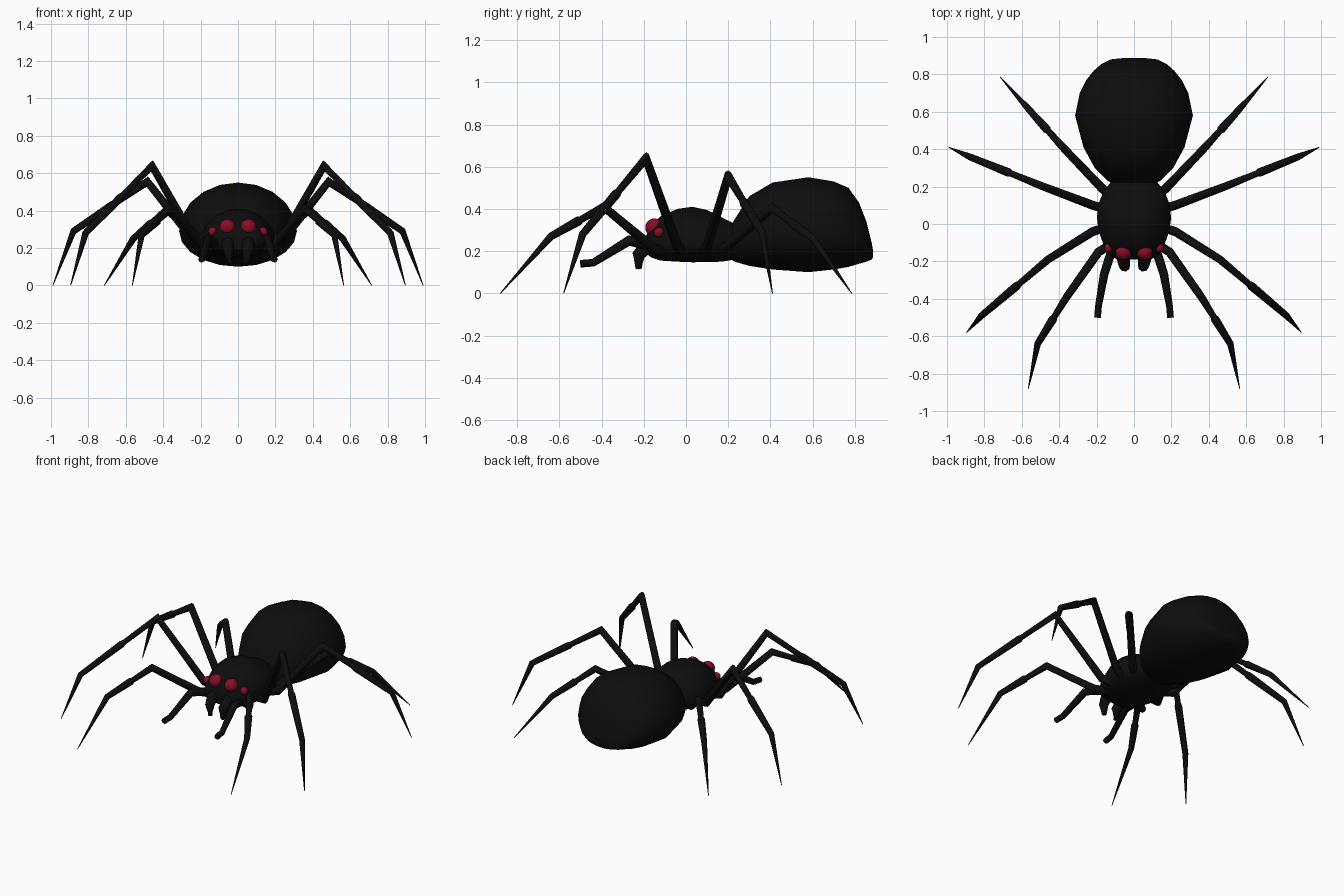
import bpy, bmesh, math
from mathutils import Vector

cube = bpy.data.objects.get("Cube")
if cube:
    bpy.data.objects.remove(cube, do_unlink=True)


def material(name, colour):
    m = bpy.data.materials.new(name)
    m.use_nodes = True
    m.diffuse_color = colour
    b = m.node_tree.nodes["Principled BSDF"]
    b.inputs["Base Color"].default_value = colour
    b.inputs["Roughness"].default_value = 0.6
    return m


BLACK = material("black", (0.004, 0.004, 0.004, 1))
RED = material("eye_red", (0.25, 0.004, 0.02, 1))


def finish(bm, name, mat):
    bmesh.ops.recalc_face_normals(bm, faces=bm.faces)
    me = bpy.data.meshes.new(name)
    bm.to_mesh(me)
    bm.free()
    me.materials.append(mat)
    for p in me.polygons:
        p.use_smooth = True
    ob = bpy.data.objects.new(name, me)
    bpy.context.collection.objects.link(ob)
    bpy.ops.object.select_all(action='DESELECT')
    ob.select_set(True)
    bpy.context.view_layer.objects.active = ob
    bpy.ops.object.shade_smooth_by_angle(angle=math.radians(50))
    return ob


def loft(name, rings, mat):
    """Skin a list of equal-sized rings and cap both ends."""
    bm = bmesh.new()
    loops = [[bm.verts.new(p) for p in ring] for ring in rings]
    n = len(loops[0])
    for a, b in zip(loops, loops[1:]):
        for i in range(n):
            j = (i + 1) % n
            bm.faces.new((a[i], a[j], b[j], b[i]))
    bm.faces.new(loops[0])
    bm.faces.new(loops[-1])
    return finish(bm, name, mat)


def body(name, sections, n=20):
    """Sections are (y, half width, bottom, widest height, top)."""
    rings = []
    for y, w, low, mid, top in sections:
        ring = []
        for i in range(n):
            a = math.tau * i / n
            s = math.sin(a)
            ring.append((w * math.cos(a), y, mid + s * (top - mid if s > 0 else mid - low)))
        rings.append(ring)
    return loft(name, rings, BLACK)


def tube(name, points, radii, side, n=8):
    """Tapered tube with mitred joints, mirrored by side."""
    pts = [Vector((x * side, y, z)) for x, y, z in points]
    rings = []
    for i, (p, r) in enumerate(zip(pts, radii)):
        before = (p - pts[max(i - 1, 0)]).normalized()
        after = (pts[min(i + 1, len(pts) - 1)] - p).normalized()
        t = (before + after).normalized()
        u = t.cross(Vector((0, 0, 1))).normalized()
        v = u.cross(t)
        stretch = 1 / max(0.75, t.dot(after if after.length else before))
        rings.append([p + r * (u * math.cos(a) + v * stretch * math.sin(a))
                      for a in (math.tau * k / n for k in range(n))])
    return loft(name, rings, BLACK)


def eye(name, centre, r):
    bm = bmesh.new()
    bmesh.ops.create_uvsphere(bm, u_segments=16, v_segments=10, radius=r)
    bmesh.ops.translate(bm, verts=bm.verts, vec=centre)
    return finish(bm, name, RED)


# Abdomen and head section
body("abdomen", [
    (0.20, 0.08, 0.17, 0.24, 0.29), (0.23, 0.14, 0.15, 0.24, 0.35),
    (0.30, 0.21, 0.13, 0.26, 0.46), (0.41, 0.27, 0.113, 0.28, 0.525),
    (0.58, 0.315, 0.10, 0.29, 0.55), (0.70, 0.29, 0.113, 0.28, 0.53),
    (0.77, 0.255, 0.125, 0.27, 0.50), (0.82, 0.215, 0.14, 0.255, 0.43),
    (0.855, 0.175, 0.15, 0.23, 0.34), (0.88, 0.125, 0.16, 0.205, 0.24),
    (0.887, 0.06, 0.17, 0.185, 0.20)])
body("head_section", [
    (-0.19, 0.09, 0.19, 0.235, 0.27), (-0.165, 0.135, 0.17, 0.235, 0.32),
    (-0.12, 0.16, 0.155, 0.23, 0.365), (-0.04, 0.188, 0.15, 0.23, 0.40),
    (0.03, 0.198, 0.147, 0.23, 0.41), (0.10, 0.193, 0.148, 0.23, 0.395),
    (0.17, 0.165, 0.15, 0.23, 0.36), (0.23, 0.12, 0.16, 0.23, 0.33)])

# Each leg: root, hip, knee, shin end, tip
LEGS = {
    "first": [(0.11, -0.10, 0.20), (0.19, -0.15, 0.21), (0.36, -0.39, 0.41),
              (0.515, -0.64, 0.27), (0.565, -0.88, 0)],
    "second": [(0.12, -0.01, 0.20), (0.22, -0.04, 0.22), (0.46, -0.19, 0.64),
               (0.815, -0.49, 0.28), (0.895, -0.58, 0)],
    "third": [(0.12, 0.07, 0.20), (0.22, 0.10, 0.22), (0.485, 0.20, 0.555),
              (0.88, 0.36, 0.29), (0.99, 0.41, 0)],
    "fourth": [(0.10, 0.13, 0.20), (0.17, 0.19, 0.22), (0.38, 0.41, 0.405),
               (0.56, 0.61, 0.25), (0.715, 0.785, 0)],
}
for side, word in ((1, "left"), (-1, "right")):
    for order, (root, hip, knee, ankle, tip) in LEGS.items():
        k, a = Vector(knee), Vector(ankle)
        path = [root, hip, knee, k.lerp(a, 0.43), k.lerp(a, 0.47), ankle, tip]
        tube(f"{word}_{order}_leg", path,
             [0.024, 0.024, 0.021, 0.017, 0.023, 0.018, 0.002], side)
    # Feelers and fangs
    tube(f"{word}_feeler", [(0.11, -0.12, 0.20), (0.135, -0.19, 0.23), (0.16, -0.27, 0.25),
                            (0.19, -0.44, 0.145), (0.195, -0.5, 0.14)],
         [0.024, 0.024, 0.023, 0.018, 0.018], side)
    tube(f"{word}_jaw", [(0.055, -0.14, 0.25), (0.055, -0.195, 0.215), (0.05, -0.225, 0.18),
                         (0.045, -0.225, 0.115)],
         [0.035, 0.035, 0.03, 0.014], side)
    # Eyes
    eye(f"{word}_large_eye", (0.056 * side, -0.15, 0.312), 0.043)
    eye(f"{word}_small_eye", (0.135 * side, -0.128, 0.288), 0.024)
